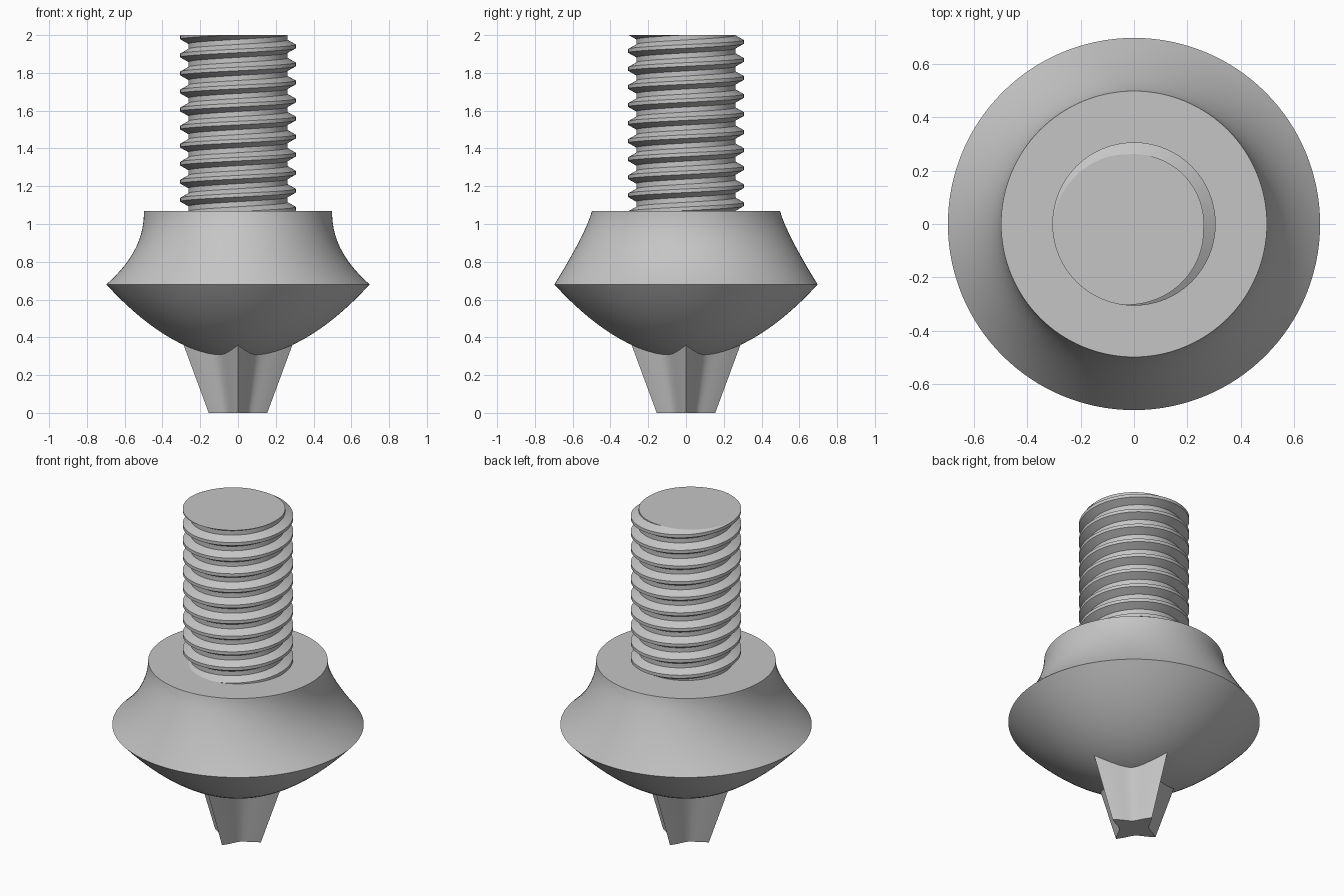
import bpy, bmesh
from math import cos, sin, pi, radians

cube = bpy.data.objects.get("Cube")
if cube:
    bpy.data.objects.remove(cube, do_unlink=True)

# Material
steel = bpy.data.materials.new("plain grey")
steel.use_nodes = True
grey = (0.56, 0.56, 0.56, 1)
steel.diffuse_color = grey
steel.node_tree.nodes["Principled BSDF"].inputs["Base Color"].default_value = grey


def finish(bm, name):
    bmesh.ops.recalc_face_normals(bm, faces=bm.faces)
    mesh = bpy.data.meshes.new(name)
    bm.to_mesh(mesh)
    bm.free()
    mesh.materials.append(steel)
    obj = bpy.data.objects.new(name, mesh)
    bpy.context.collection.objects.link(obj)
    bpy.ops.object.select_all(action="DESELECT")
    obj.select_set(True)
    bpy.context.view_layer.objects.active = obj
    bpy.ops.object.shade_smooth_by_angle(angle=radians(25))
    return obj


def loft(name, rings, sides):
    """Skin closed rings; each ring maps an angle to (radius, height)."""
    bm = bmesh.new()
    loops = []
    for ring in rings:
        loop = []
        for i in range(sides):
            a = 2 * pi * i / sides
            r, z = ring(a)
            loop.append(bm.verts.new((r * cos(a), r * sin(a), z)))
        loops.append(loop)
    for low, high in zip(loops, loops[1:]):
        for i in range(sides):
            j = (i + 1) % sides
            bm.faces.new((low[i], low[j], high[j], high[i]))
    bm.faces.new(loops[0])
    bm.faces.new(loops[-1])
    return finish(bm, name)


# Flange: rounded bowl below, flared skirt above that is more hollow at the sides
RIM, RIM_Z, NECK, TOP_Z, BASE_Z = 0.697, 0.68, 0.498, 1.07, 0.29


def bowl_ring(s):
    return lambda a: (RIM * s, BASE_Z + (RIM_Z - BASE_Z) * s ** 1.95)


def skirt_ring(t):
    z = RIM_Z + (TOP_Z - RIM_Z) * t
    return lambda a: (NECK + (RIM - NECK) * (1 - t) ** (1.22 + cos(a) ** 2), z)


steps = 16
rings = [bowl_ring(i / steps) for i in range(1, steps + 1)]
rings += [skirt_ring(i / steps) for i in range(1, steps + 1)]
loft("flange", rings, 128)


# Tapered post with four sharp corners and hollow sides
def post_ring(z, corner):
    def ring(a):
        u = (a % (pi / 2)) / (pi / 2)
        flat = cos(pi / 4) / cos(a % (pi / 2) - pi / 4)
        return corner * (flat - 0.18 * 4 * u * (1 - u)), z
    return ring


loft("drive_post", [post_ring(0, 0.155), post_ring(0.4, 0.303)], 64)

# Threaded shank: one helical skin, trimmed flat at both ends
PITCH, CREST, ROOT, N, TURNS = 0.0955, 0.306, 0.262, 96, 13
profile = [(-0.1, CREST), (0.1, CREST), (0.36, ROOT), (0.64, ROOT)]
start = 1.9403 - 11 * PITCH
bm = bmesh.new()
grid = []
for j in range(N):
    a = 2 * pi * j / N
    column = []
    for turn in range(TURNS):
        for offset, r in profile:
            z = start + PITCH * (turn + offset + j / N)
            column.append(bm.verts.new((r * cos(a), r * sin(a), z)))
    grid.append(column)
for j in range(N):
    # The last column joins the first one turn higher
    shift = len(profile) if j == N - 1 else 0
    here, following = grid[j], grid[(j + 1) % N]
    for m in range(len(here) - 1 - shift):
        bm.faces.new((here[m], following[m + shift],
                      following[m + 1 + shift], here[m + 1]))
for height, direction in ((2.0, 1), (1.03, -1)):
    cut = bmesh.ops.bisect_plane(
        bm, geom=bm.verts[:] + bm.edges[:] + bm.faces[:], dist=1e-6,
        plane_co=(0, 0, height), plane_no=(0, 0, direction), clear_outer=True)
    edges = [e for e in cut["geom_cut"] if isinstance(e, bmesh.types.BMEdge)]
    bmesh.ops.edgeloop_fill(bm, edges=edges)
finish(bm, "threaded_shank")
